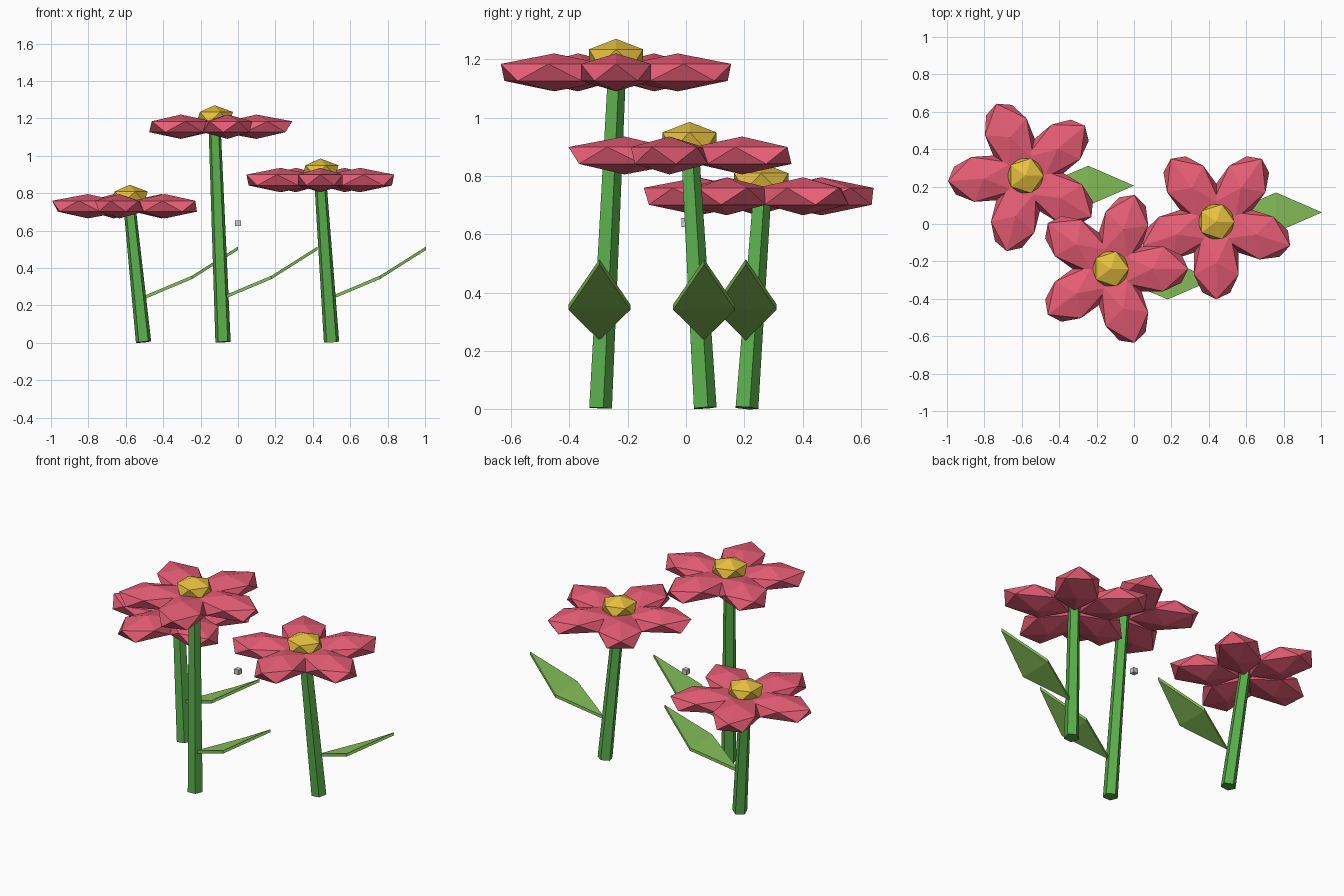
import bpy, bmesh
from math import radians, cos, sin
from mathutils import Vector, Matrix

if "Cube" in bpy.data.objects:
    bpy.data.objects.remove(bpy.data.objects["Cube"])


def mat(name, rgb):
    m = bpy.data.materials.new(name)
    m.diffuse_color = (*rgb, 1)
    m.use_nodes = True
    m.node_tree.nodes["Principled BSDF"].inputs["Base Color"].default_value = m.diffuse_color
    return m


PINK = mat("petal_pink", (0.80, 0.11, 0.18))
GOLD = mat("centre_gold", (0.80, 0.53, 0.05))
GREEN = mat("stem_green", (0.10, 0.42, 0.07))
LIGHT = mat("leaf_green", (0.24, 0.53, 0.10))


def finish(name, bm, material=None):
    bmesh.ops.recalc_face_normals(bm, faces=bm.faces)
    me = bpy.data.meshes.new(name)
    bm.to_mesh(me)
    bm.free()
    if material:
        me.materials.append(material)
    ob = bpy.data.objects.new(name, me)
    bpy.context.collection.objects.link(ob)
    return ob


def add_ico(bm, centre, scale, angle=0):
    m = (Matrix.Translation(centre) @ Matrix.Rotation(angle, 4, 'Z')
         @ Matrix.Diagonal((*scale, 1)))
    bmesh.ops.create_icosphere(bm, subdivisions=1, radius=1, matrix=m)


def stem(name, a, b):
    # five-sided tapered stalk, leaning from a to b
    bm = bmesh.new()
    d = b - a
    rot = Vector((0, 0, 1)).rotation_difference(d).to_matrix().to_4x4()
    bmesh.ops.create_cone(bm, cap_ends=True, segments=5, radius1=0.043, radius2=0.034,
                          depth=d.length, matrix=Matrix.Translation((a + b) / 2) @ rot)
    finish(name, bm, GREEN)


def leaf(name, x, y):
    # thin diamond blade folded across its widest line
    bm = bmesh.new()
    outline = [(0.01, 0, 0.245), (0.26, -0.106, 0.35), (0.505, 0, 0.505), (0.26, 0.106, 0.35)]
    layers = [[bm.verts.new((x + p, y + q, r + t)) for p, q, r in outline]
              for t in (-0.009, 0.009)]
    for v in layers:
        bm.faces.new((v[0], v[1], v[3]))
        bm.faces.new((v[1], v[2], v[3]))
    lo, hi = layers
    for i in range(4):
        j = (i + 1) % 4
        bm.faces.new((lo[i], lo[j], hi[j], hi[i]))
    finish(name, bm, LIGHT)


def flower(tag, foot, head, turn):
    head = Vector(head)
    stem("stem_" + tag, Vector((*foot, 0.004)), head)
    leaf("leaf_" + tag, *foot)
    # ring of five flattened petals
    bm = bmesh.new()
    for k in range(5):
        a = radians(turn + 72 * k)
        add_ico(bm, head + Vector((cos(a), sin(a), 0)) * 0.223, (0.215, 0.141, 0.065), a)
    finish("petals_" + tag, bm, PINK)
    # domed centre
    bm = bmesh.new()
    add_ico(bm, head + Vector((0, 0, 0.05)), (0.109, 0.109, 0.065))
    finish("centre_" + tag, bm, GOLD)


flower("left", (-0.505, 0.205), (-0.58, 0.258, 0.73), 40)
flower("middle", (-0.08, -0.297), (-0.125, -0.24, 1.155), 0)
flower("right", (0.5, 0.062), (0.44, 0.012, 0.87), 54)

# small floating block at the middle
bm = bmesh.new()
bmesh.ops.create_cube(bm, size=0.03, matrix=Matrix.Translation((0, 0, 0.64)))
finish("small_block", bm)
